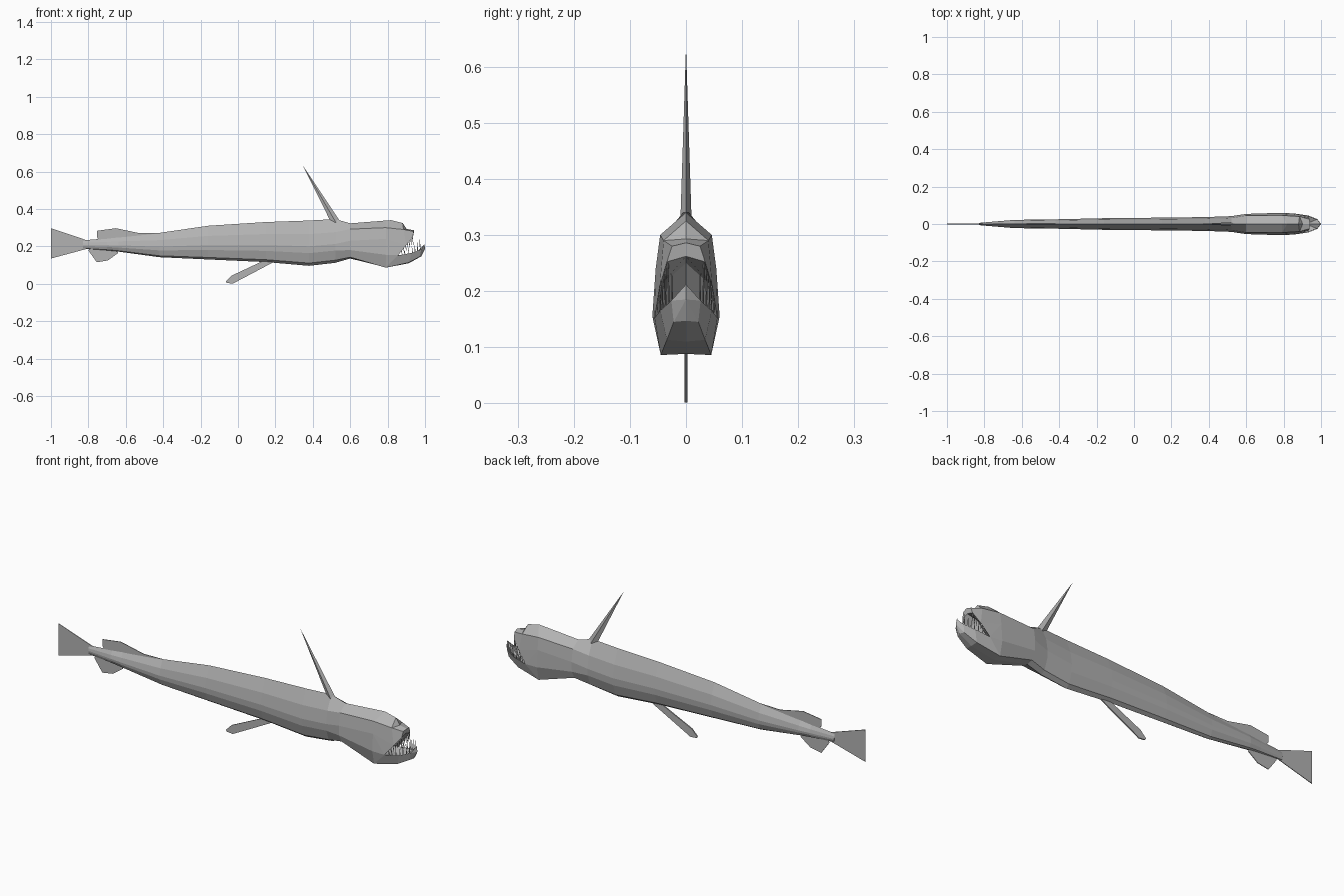
import bpy, bmesh
from mathutils import Vector

if "Cube" in bpy.data.objects:
    bpy.data.objects.remove(bpy.data.objects["Cube"])

grey = bpy.data.materials.new("fish grey")
grey.diffuse_color = (0.45, 0.45, 0.45, 1)
grey.use_nodes = True
grey.node_tree.nodes["Principled BSDF"].inputs["Base Color"].default_value = grey.diffuse_color


def finish(bm, name):
    bmesh.ops.recalc_face_normals(bm, faces=bm.faces)
    me = bpy.data.meshes.new(name)
    bm.to_mesh(me)
    bm.free()
    me.materials.append(grey)
    ob = bpy.data.objects.new(name, me)
    bpy.context.collection.objects.link(ob)
    return ob


def both_sides(bm):
    """Mirror across y = 0 and weld the centre line."""
    dup = bmesh.ops.duplicate(bm, geom=bm.verts[:] + bm.edges[:] + bm.faces[:])["geom"]
    for v in dup:
        if isinstance(v, bmesh.types.BMVert):
            v.co.y *= -1
    bmesh.ops.remove_doubles(bm, verts=bm.verts, dist=0.0002)


def add_spike(bm, base, tip, rx, ry, sides=4):
    """Narrow pyramid from base to tip."""
    offs = [(rx, 0), (0, ry), (-rx, 0), (0, -ry)] if sides == 4 else [(rx, 0), (-rx, ry), (-rx, -ry)]
    ring = [bm.verts.new(base + Vector((a, b, 0))) for a, b in offs]
    top = bm.verts.new(tip)
    bm.faces.new(ring)
    for i in range(sides):
        bm.faces.new((ring[i], ring[(i + 1) % sides], top))


def fin(name, outline, thickness=0.003):
    """Thin upright plate from an x, z outline."""
    bm = bmesh.new()
    bm.faces.new([bm.verts.new((x, 0, z)) for x, z in outline])
    bmesh.ops.triangulate(bm, faces=bm.faces)
    ob = finish(bm, name)
    mod = ob.modifiers.new("thickness", 'SOLIDIFY')
    mod.thickness, mod.offset = thickness, 0


# Body and head: half lofted from tail to cheek, with jaws attached
bm = bmesh.new()
stations = [  # x, top, bottom, half width
    (-0.83, .232, .187, .006), (-0.70, .243, .178, .017), (-0.64, .25, .172, .022),
    (-0.42, .272, .142, .025), (-0.16, .31, .13, .031), (0.15, .33, .116, .034),
    (0.38, .338, .096, .037), (0.52, .346, .112, .042)]
section = [(0, 1), (.75, .7), (1, .43), (.93, .28), (.5, .06), (0, 0)]
rings = [[(x, w * a, b + (t - b) * h) for a, h in section] for x, t, b, w in stations]
rings.append([(.60, y, z) for y, z in
              [(0, .323), (.045, .292), (.054, .23), (.052, .18), (.032, .142), (0, .135)]])
rings.append([(.79, y, z) for y, z in
              [(0, .338), (.046, .30), (.054, .24), (.06, .155), (.045, .086), (0, .088)]])
rings = [[bm.verts.new(p) for p in r] for r in rings]
for r, s in zip(rings, rings[1:]):
    for i in range(5):
        bm.faces.new((r[i], r[i + 1], s[i + 1], s[i]))
bm.faces.new(rings[0])

head = {
    "crown": (.82, 0, .34), "brow": (.88, 0, .325), "stop": (.902, 0, .293), "nose": (.942, 0, .286),
    "browside": (.885, .040, .29), "noseside": (.938, .025, .28),
    "lip": (.90, .047, .208), "lipfront": (.936, .034, .252), "lipmid": (.936, 0, .262),
    "corner": (.856, .056, .152),
    "throat": (.81, 0, .17), "palate": (.88, 0, .25), "floor": (.92, 0, .135),
    "jawtop": (.93, .046, .165), "jawlow": (.912, .034, .113), "jawkeel": (.914, 0, .11),
    "fronttop": (.98, .026, .183), "frontlow": (.972, .022, .145), "frontkeel": (.98, 0, .147),
    "tip": (.997, 0, .212), "chin": (1.0, 0, .185)}
V = {k: bm.verts.new(p) for k, p in head.items()}
for k, v in zip("abcdef", rings[-1]):
    V[k] = v
faces = [
    # skull and cheek
    "a b crown", "crown b browside brow", "brow browside stop", "stop browside noseside nose",
    "b c lip browside", "c d corner", "c corner lip", "browside lip lipfront noseside",
    "nose noseside lipfront lipmid",
    # roof of the mouth
    "corner throat palate lip", "lip palate lipmid lipfront",
    # lower jaw
    "d e corner", "e jawlow jawtop corner", "e f jawkeel jawlow",
    "jawlow frontlow fronttop jawtop", "jawlow jawkeel frontkeel frontlow",
    "frontlow chin fronttop", "frontlow frontkeel chin", "fronttop chin tip",
    # floor of the mouth
    "corner jawtop floor throat", "jawtop fronttop floor", "fronttop tip floor"]
for f in faces:
    bm.faces.new([V[k] for k in f.split()])
both_sides(bm)
finish(bm, "body_and_head")

# Teeth: rows along both lips
P = {k: Vector(p) for k, p in head.items()}


def along(path, t):
    s = t * (len(path) - 1)
    i = min(int(s), len(path) - 2)
    return P[path[i]].lerp(P[path[i + 1]], s - i)


bm = bmesh.new()
for i in range(7):
    t = .2 + .75 * i / 6
    b = along(["corner", "lip", "lipfront"], t) + Vector((0, -.003, .004))
    add_spike(bm, b, b + Vector((.006, 0, -.025 - .03 * t)), .003, .002, 3)
for i in range(6):
    t = .25 + .7 * i / 5
    b = along(["corner", "jawtop", "fronttop"], t) + Vector((0, -.003, -.004))
    add_spike(bm, b, b + Vector((-.004, 0, .02 + .05 * t)), .003, .002, 3)
both_sides(bm)
finish(bm, "teeth")

# Long dorsal spine
bm = bmesh.new()
add_spike(bm, Vector((.525, 0, .325)), Vector((.345, 0, .635)), .026, .010)
finish(bm, "dorsal_spine")

# Fins
fin("tail_fin", [(-1, .297), (-.81, .233), (-.75, .21), (-.81, .186), (-1, .135), (-.985, .21)])
fin("rear_top_fin", [(-.755, .283), (-.653, .297), (-.525, .27), (-.42, .272),
                     (-.64, .235), (-.74, .23), (-.755, .25)])
fin("rear_bottom_fin", [(-.80, .178), (-.755, .115), (-.695, .125), (-.64, .165), (-.66, .19), (-.79, .195)])
fin("belly_fin", [(.14, .125), (-.035, .043), (-.065, .012), (-.06, .004), (-.027, .001),
                  (.185, .113), (.18, .13)], .006)
